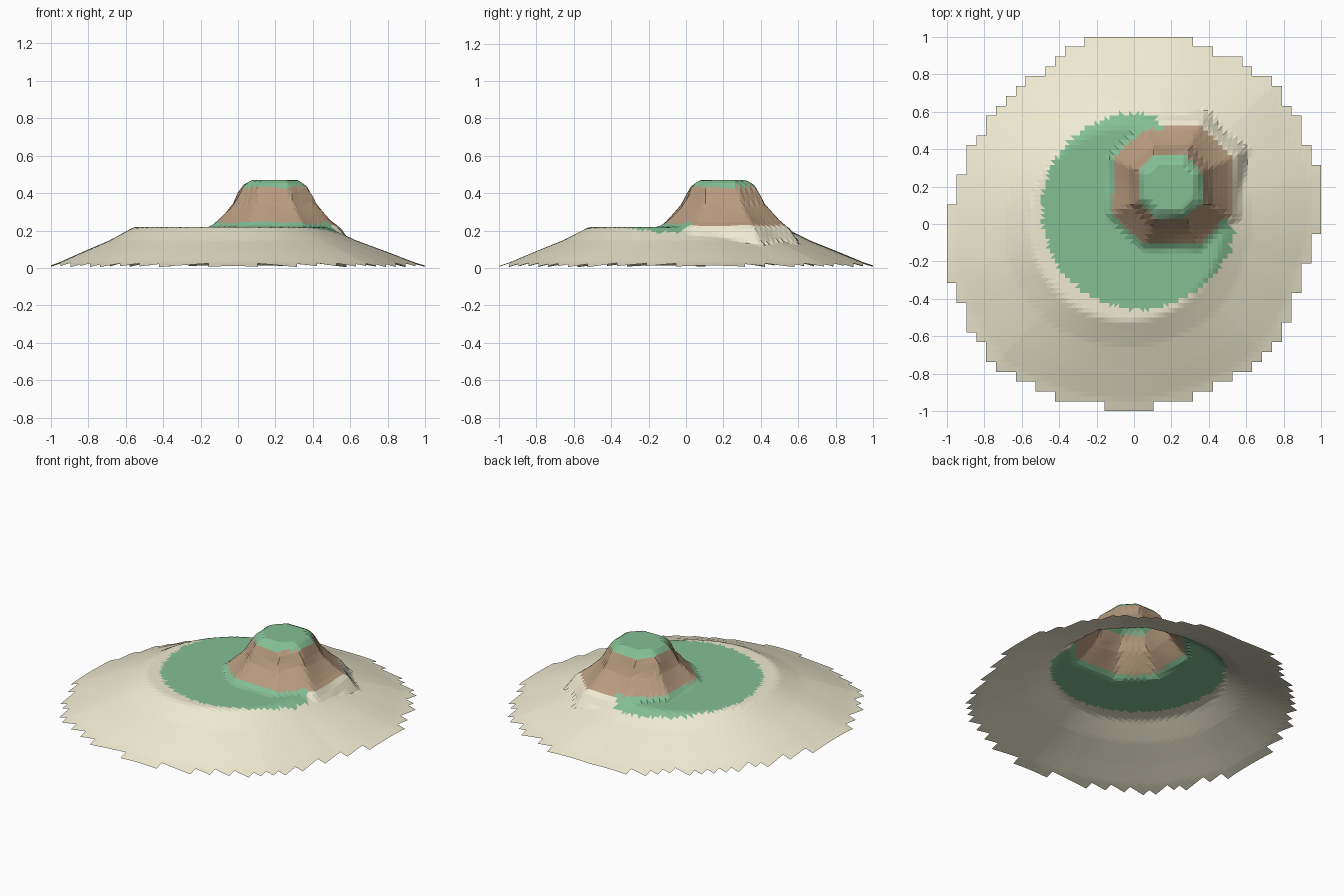
import bpy, bmesh, math, random

if "Cube" in bpy.data.objects:
    bpy.data.objects.remove(bpy.data.objects["Cube"])

random.seed(4)
N = 76                      # fine grid; the shoreline is stepped on cells twice as big
STEP = 2 / N
PEAK = (0.195, 0.2)
# shoreline radius every 15 degrees, anticlockwise from +x
SHORE = [1.0, 1.035, 1.04, 1.08, 1.04, 1.035, 1.0, 1.035, .97, .96, .97, .98,
         1.0, 1.035, 1.04, 1.07, 1.03, 1.0, 1.0, .98, .99, 1.01, .97, .96]
SLOPE = [(0, .22), (.04, .217), (.14, .19), (.3, .148), (.6, .085), (.85, .03), (1, .004)]
CLIFF = [(0, .47), (.125, .47), (.165, .443), (.18, .425), (.215, .345),
         (.26, .29), (.3, .248), (.345, .215), (.5, .0)]


def lerp(table, t):
    for (a, za), (b, zb) in zip(table, table[1:]):
        if t <= b:
            return za + (zb - za) * max(0, t - a) / (b - a)
    return table[-1][1]


def shore(x, y):
    a = math.degrees(math.atan2(y, x)) % 360 / 15
    i = int(a) % 24
    return SHORE[i] + (SHORE[(i + 1) % 24] - SHORE[i]) * (a - int(a)) + .02


def peak_distance(x, y):
    dx, dy = abs(x - PEAK[0]), abs(y - PEAK[1])
    return max(dx, dy, (dx + dy) * .68)


def height(x, y):
    r = math.hypot(x, y)
    inner = .5 - .04 * x / max(r, .01)
    base = lerp(SLOPE, (r - inner) / (shore(x, y) - inner))
    d = peak_distance(x, y)
    wobble = .008 * math.sin(17 * x + 5 * y) * math.sin(14 * y - 6 * x)
    return max(base, lerp(CLIFF, d + (wobble if d > .15 else 0)))


def coord(i):
    return -1 + i * STEP


def on_island(i, j):
    # a coarse cell is kept when all its corners lie inside the shoreline
    i, j = i // 2 * 2, j // 2 * 2
    return all(math.hypot(coord(a), coord(b)) <= shore(coord(a), coord(b))
               for a in (i, i + 2) for b in (j, j + 2))


def zone(x, y, z):
    d = peak_distance(x, y)
    sunny = (x - .13) * .58 + (y - .55) * .4 > 0      # north-east side without grass
    if z > .43:
        return "summit_grass"
    if d < .33 and (z > .243 or (sunny and d < .325)):
        return "rock_cliff"
    if not sunny and math.hypot(x - .03, y - .07) < .525 + random.uniform(-.008, .008):
        return "meadow"
    return "sand_beach"


# sort the triangles of the height field into zones
zones = {}
for i in range(N):
    for j in range(N):
        if not on_island(i, j):
            continue
        a, b, c, d = (i, j), (i + 1, j), (i + 1, j + 1), (i, j + 1)
        split = ((a, b, c), (a, c, d)) if (i < N / 2) == (j < N / 2) else ((a, b, d), (b, c, d))
        for tri in split:
            x = sum(coord(p[0]) for p in tri) / 3
            y = sum(coord(p[1]) for p in tri) / 3
            z = sum(height(coord(p[0]), coord(p[1])) for p in tri) / 3
            zones.setdefault(zone(x, y, z), []).append(tri)

SAND, GREEN, BROWN = (.87, .83, .64, 1), (.23, .52, .30, 1), (.48, .33, .21, 1)
COLOURS = {"sand_beach": SAND, "meadow": GREEN, "rock_cliff": BROWN, "summit_grass": GREEN}

# one flat-shaded open surface per zone
for name, tris in zones.items():
    bm = bmesh.new()
    verts = {}
    for tri in tris:
        for p in tri:
            if p not in verts:
                x, y = coord(p[0]), coord(p[1])
                verts[p] = bm.verts.new((x, y, height(x, y)))
        bm.faces.new([verts[p] for p in tri])
    mesh = bpy.data.meshes.new(name)
    bm.to_mesh(mesh)
    bm.free()
    mat = bpy.data.materials.new(name + "_colour")
    mat.diffuse_color = COLOURS[name]
    mat.use_nodes = True
    mat.node_tree.nodes["Principled BSDF"].inputs["Base Color"].default_value = mat.diffuse_color
    mesh.materials.append(mat)
    bpy.context.collection.objects.link(bpy.data.objects.new(name, mesh))
